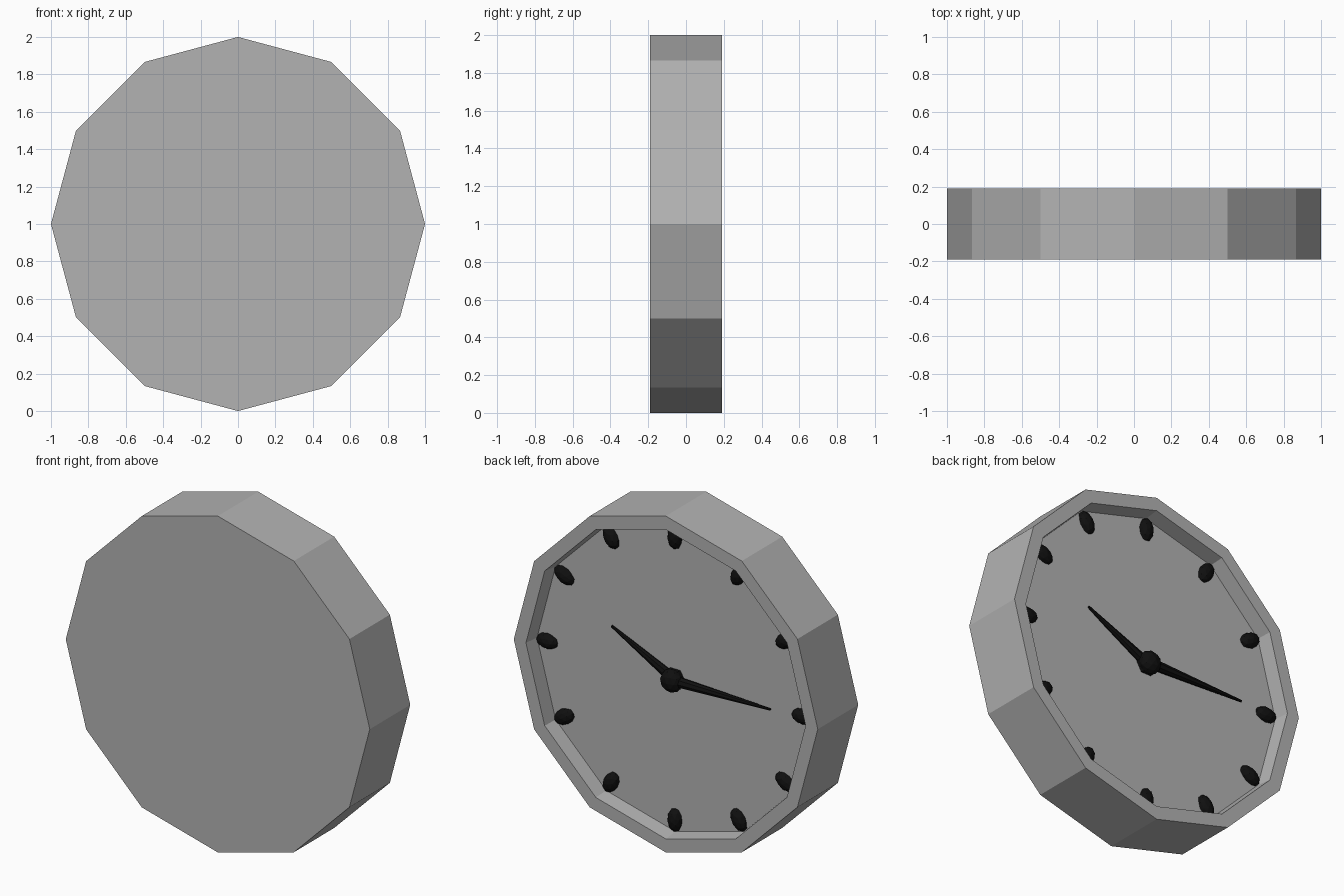
import bpy, bmesh, math
from mathutils import Matrix, Vector

if "Cube" in bpy.data.objects:
    bpy.data.objects.remove(bpy.data.objects["Cube"], do_unlink=True)

SIDES = 12
FLOOR_Y = 0.1
CENTRE = Vector((0, 0, 1))


def material(name, value):
    mat = bpy.data.materials.new(name)
    mat.use_nodes = True
    colour = (value, value, value, 1)
    mat.diffuse_color = colour
    mat.node_tree.nodes["Principled BSDF"].inputs["Base Color"].default_value = colour
    return mat


GREY = material("mid grey", 0.45)
BLACK = material("black", 0.005)


def finish(name, bm, mat, matrix=Matrix()):
    bmesh.ops.recalc_face_normals(bm, faces=bm.faces)
    mesh = bpy.data.meshes.new(name)
    bm.to_mesh(mesh)
    bm.free()
    mesh.materials.append(mat)
    obj = bpy.data.objects.new(name, mesh)
    obj.matrix_world = Matrix.Translation(CENTRE) @ matrix
    bpy.context.collection.objects.link(obj)
    return obj


def turned(angle):
    """Turn the x axis to an angle above horizontal in the dial plane."""
    return Matrix.Rotation(-angle, 4, 'Y')


def lathe(name, profile, sides, mat):
    """Revolve (radius, y) points round the y axis and cap both ends."""
    bm = bmesh.new()
    rings = []
    for r, y in profile:
        angles = [math.tau * i / sides for i in range(sides)]
        rings.append([bm.verts.new((r * math.cos(a), y, r * math.sin(a))) for a in angles])
    for low, high in zip(rings, rings[1:]):
        for i in range(sides):
            j = (i + 1) % sides
            bm.faces.new((low[i], low[j], high[j], high[i]))
    bm.faces.new(rings[0])
    bm.faces.new(rings[-1])
    return finish(name, bm, mat)


def ellipsoid(name, radii, matrix):
    bm = bmesh.new()
    bmesh.ops.create_icosphere(bm, subdivisions=2, radius=1)
    bmesh.ops.scale(bm, vec=radii, verts=bm.verts)
    return finish(name, bm, BLACK, matrix)


def hand(name, length, angle, y):
    """Tapered pointer lying along x, then turned to its angle."""
    bm = bmesh.new()
    bmesh.ops.create_cone(bm, cap_ends=True, segments=8, radius1=0.032,
                          radius2=0.007, depth=length)
    lay = Matrix.Translation((length / 2, y, 0)) @ Matrix.Rotation(math.pi / 2, 4, 'Y')
    bmesh.ops.transform(bm, matrix=lay, verts=bm.verts)
    return finish(name, bm, BLACK, turned(angle))


# Twelve-sided case with a recessed dial
lathe("clock_case", [(1, -0.19), (1, 0.19), (0.92, 0.19), (0.91, FLOOR_Y)], SIDES, GREY)

# Hour markers
for i in range(SIDES):
    place = turned(math.tau * i / SIDES) @ Matrix.Translation((0.84, FLOOR_Y, 0))
    ellipsoid(f"hour_marker_{i + 1}", (0.07, 0.04, 0.045), place)

# Hands and hub
hand("hour_hand", 0.46, math.radians(26.5), 0.11)
hand("minute_hand", 0.645, math.pi, 0.13)
lathe("hub_base", [(0.065, FLOOR_Y - 0.01), (0.065, 0.13)], 6, BLACK)
ellipsoid("hub_cap", (0.068, 0.05, 0.068), Matrix.Translation((0, 0.135, 0)))
